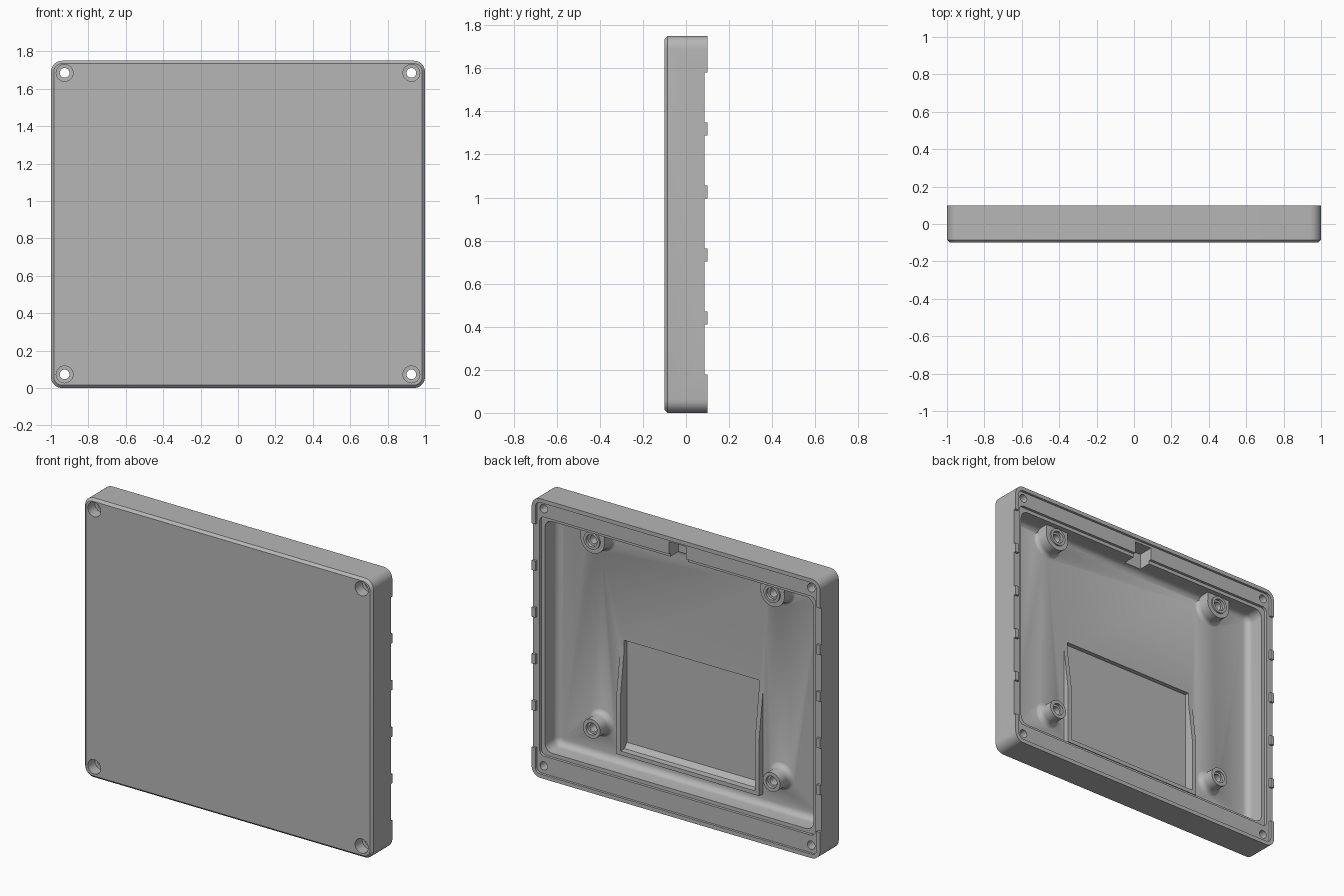
import bpy, bmesh, math

cube = bpy.data.objects.get("Cube")
if cube:
    bpy.data.objects.remove(cube)

grey = bpy.data.materials.new("plain_grey")
grey.use_nodes = True
colour = (0.47, 0.47, 0.47, 1)
grey.diffuse_color = colour
grey.node_tree.nodes["Principled BSDF"].inputs["Base Color"].default_value = colour

TOP = 1.75


def loft(name, rings):
    """Closed solid through a list of equal-length rings of points."""
    bm = bmesh.new()
    loops = [[bm.verts.new(p) for p in ring] for ring in rings]
    for a, b in zip(loops, loops[1:]):
        for i in range(len(a)):
            j = (i + 1) % len(a)
            bm.faces.new((a[i], a[j], b[j], b[i]))
    bm.faces.new(loops[0])
    bm.faces.new(loops[-1])
    bmesh.ops.recalc_face_normals(bm, faces=bm.faces)
    mesh = bpy.data.meshes.new(name)
    bm.to_mesh(mesh)
    bm.free()
    mesh.materials.append(grey)
    ob = bpy.data.objects.new(name, mesh)
    bpy.context.scene.collection.objects.link(ob)
    return ob


def rounded(half, z0, z1, r, y, inset=0, steps=8):
    """Rounded rectangle ring in the xz plane, symmetric in x."""
    pts = []
    corners = [(half - r, z1 - r), (r - half, z1 - r), (r - half, z0 + r), (half - r, z0 + r)]
    for k, (cx, cz) in enumerate(corners):
        for i in range(steps + 1):
            a = math.pi / 2 * (k + i / steps)
            pts.append((cx + (r - inset) * math.cos(a), y, cz + (r - inset) * math.sin(a)))
    return pts


def circle(x, z, r, y, sides=32):
    return [(x + r * math.cos(2 * math.pi * i / sides), y,
             z + r * math.sin(2 * math.pi * i / sides)) for i in range(sides)]


def lathe(name, x, z, profile):
    """Turned part along y from (radius, y) pairs."""
    return loft(name, [circle(x, z, r, y) for r, y in profile])


def box(name, x0, x1, y0, y1, z0, z1):
    return loft(name, [[(x0, y, z0), (x1, y, z0), (x1, y, z1), (x0, y, z1)] for y in (y0, y1)])


def combine(target, tool, operation):
    mod = target.modifiers.new(operation.lower(), "BOOLEAN")
    mod.operation = operation
    mod.solver = "EXACT"
    mod.object = tool
    bpy.context.view_layer.objects.active = target
    bpy.ops.object.modifier_apply(modifier=mod.name)
    bpy.data.objects.remove(tool)


# Outer block with chamfered front edge
shell = loft("enclosure_shell", [
    rounded(1, 0, TOP, 0.06, -0.1, 0.015),
    rounded(1, 0, TOP, 0.06, -0.085),
    rounded(1, 0, TOP, 0.06, 0.1)])


def cut(tool):
    combine(shell, tool, "DIFFERENCE")


def add(tool):
    combine(shell, tool, "UNION")


# Rear lip, sealing step and filleted cavity
cut(loft("lip_cut", [rounded(0.975, 0.025, TOP - 0.025, 0.035, y) for y in (0.085, 0.2)]))
cut(loft("step_cut", [rounded(0.955, 0.135, 1.632, 0.03, y) for y in (0.068, 0.2)]))
FLOOR, FILLET = -0.055, 0.04
cavity = []
for i in range(7):
    a = math.pi / 2 * i / 6
    cavity.append(rounded(0.93, 0.158, 1.61, 0.05, FLOOR + FILLET * (1 - math.cos(a)),
                          FILLET * (1 - math.sin(a))))
cavity.append(rounded(0.93, 0.158, 1.61, 0.05, 0.2))
cut(loft("cavity_cut", cavity))

# Vent notches in both side lips
for side in (-1, 1):
    for i in range(5):
        z = 0.178 + i * 0.2925
        cut(box("notch_cut", side * 0.965, side * 1.1, 0.085, 0.2, z, z + 0.232))

# Pocket surround with ribs that taper into the floor
rib = [(-0.07, 0.225), (-0.018, 0.225), (-0.018, 0.59), (FLOOR, 0.87), (-0.07, 0.88)]
add(loft("pocket_ribs", [[(x, y, z) for y, z in rib] for x in (-0.495, 0.495)]))


def pocket_ring(y, z0):
    return [(-0.467, y, z0), (0.467, y, z0), (0.467, y, 0.93), (-0.467, y, 0.93)]


cut(loft("pocket_cut", [pocket_ring(-0.083, 0.28), pocket_ring(-0.058, 0.25),
                        pocket_ring(0.15, 0.25)]))


def flared(r, tip, flare):
    """Boss profile with a curved foot."""
    foot = [(r + flare, -0.07)]
    for i in range(7):
        a = math.pi / 2 * i / 6
        foot.append((r + flare * (1 - math.sin(a)), FLOOR - 0.002 + flare * (1 - math.cos(a))))
    return foot + [(r, tip)]


# Mounting bosses: the upper pair merge with the top wall
for x in (-0.624, 0.624):
    add(lathe("lower_boss", x, 0.371, flared(0.06, 0.045, 0.04)))
    add(lathe("upper_boss", x, 1.55, flared(0.083, 0.035, 0.03)))
    add(box("boss_bridge", x - 0.082, x + 0.082, -0.065, 0.0345, 1.552, 1.628))
    add(lathe("upper_boss_tip", x, 1.55, [(0.055, 0.0), (0.055, 0.045)]))
    for z in (0.371, 1.55):
        cut(lathe("boss_hole", x, z, [(0.026, -0.03), (0.026, 0.025), (0.038, 0.026), (0.038, 0.1)]))

# Cable slot in the top band
cut(box("slot_cut", -0.06, 0.06, -0.013, 0.2, 1.59, 1.71))

# Corner screw holes with front counterbores
for x in (-0.927, 0.927):
    for z in (0.073, 1.685):
        cut(lathe("screw_hole", x, z, [(0.045, -0.2), (0.045, -0.03), (0.026, -0.029), (0.026, 0.2)]))

# Smooth curved faces, keep hard edges
bpy.ops.object.select_all(action="DESELECT")
shell.select_set(True)
bpy.context.view_layer.objects.active = shell
bpy.ops.object.shade_smooth_by_angle(angle=math.radians(30))
